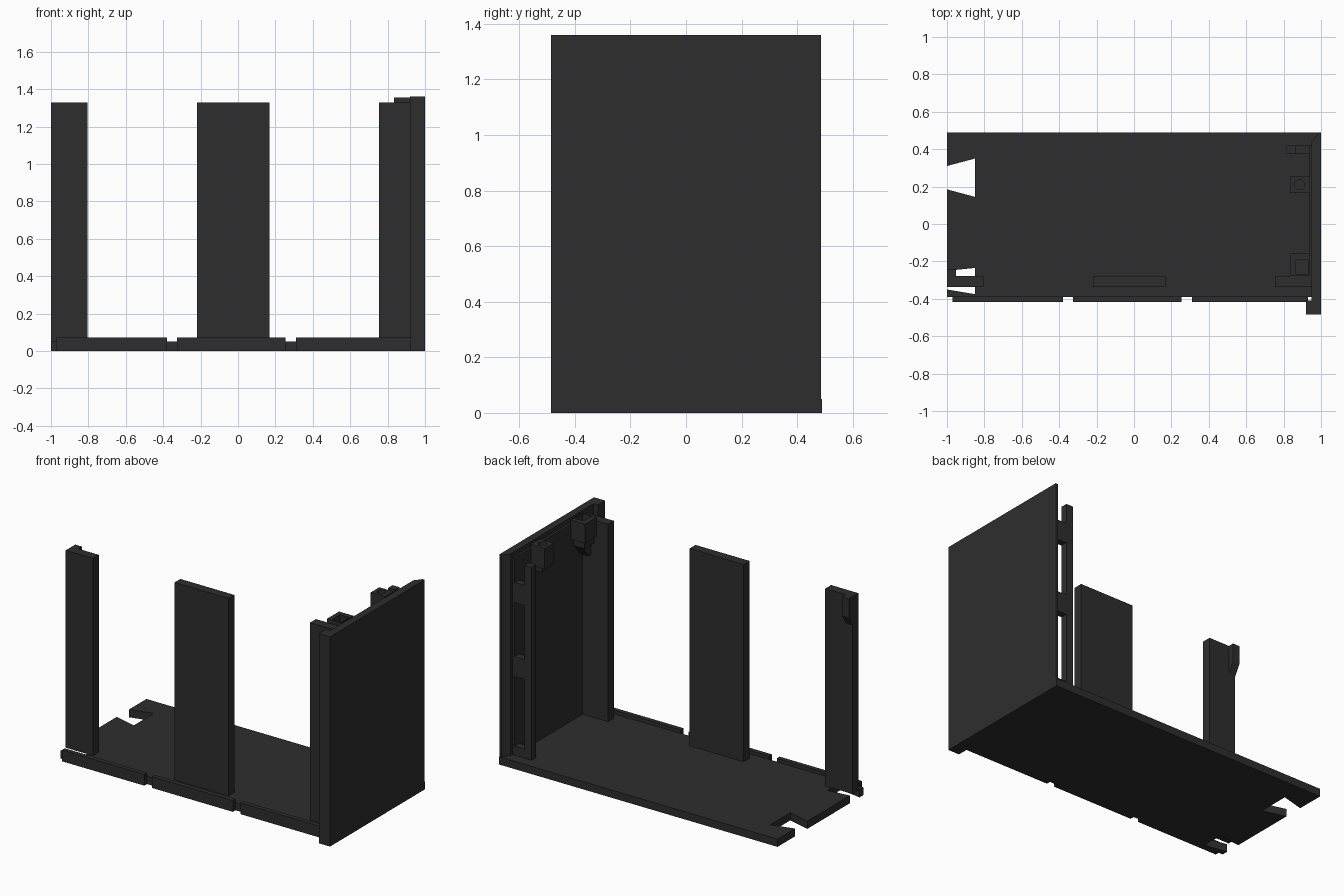
import bpy, bmesh, math

if "Cube" in bpy.data.objects:
    bpy.data.objects.remove(bpy.data.objects["Cube"])

mat = bpy.data.materials.new("charcoal")
mat.diffuse_color = (0.027, 0.027, 0.027, 1)
mat.use_nodes = True
mat.node_tree.nodes["Principled BSDF"].inputs["Base Color"].default_value = mat.diffuse_color


def finish(name, bm):
    bmesh.ops.recalc_face_normals(bm, faces=bm.faces)
    me = bpy.data.meshes.new(name)
    bm.to_mesh(me)
    bm.free()
    me.materials.append(mat)
    ob = bpy.data.objects.new(name, me)
    bpy.context.collection.objects.link(ob)
    return ob


def prism(name, pts, lo, hi, axis="z"):
    """Extrude an outline: xy points along z, or yz points along x."""
    put = (lambda p, h: (p[0], p[1], h)) if axis == "z" else (lambda p, h: (h, p[0], p[1]))
    bm = bmesh.new()
    a = [bm.verts.new(put(p, lo)) for p in pts]
    b = [bm.verts.new(put(p, hi)) for p in pts]
    bm.faces.new(a)
    bm.faces.new(b)
    for i in range(len(pts)):
        j = (i + 1) % len(pts)
        bm.faces.new((a[i], a[j], b[j], b[i]))
    return finish(name, bm)


def box(name, x0, x1, y0, y1, z0, z1):
    return prism(name, [(x0, y0), (x1, y0), (x1, y1), (x0, y1)], z0, z1)


def cut(target, cutter):
    m = target.modifiers.new("hole", "BOOLEAN")
    m.object = cutter
    m.operation = "DIFFERENCE"
    m.solver = "EXACT"
    bpy.context.view_layer.objects.active = target
    bpy.ops.object.modifier_apply(modifier=m.name)
    bpy.data.objects.remove(cutter)


# Floor with two dovetail notches in the left edge
prism("floor", [(-1, -0.39), (1, -0.39), (1, 0.49), (-1, 0.49),
                (-1, 0.31), (-0.85, 0.35), (-0.85, 0.145), (-1, 0.185),
                (-1, -0.25), (-0.85, -0.235), (-0.85, -0.375), (-1, -0.35)], 0, 0.05)

# Raised front lip in three lengths
for i, (x0, x1) in enumerate([(-0.97, -0.38), (-0.325, 0.255), (0.31, 0.93)]):
    box(f"front_lip_{i + 1}", x0, x1, -0.417, -0.388, 0, 0.073)

# Upright front panels
for name, x0, x1 in [("left", -1, -0.805), ("middle", -0.22, 0.168), ("right", 0.753, 0.955)]:
    box(f"{name}_front_panel", x0, x1, -0.337, -0.277, 0.05, 1.33)

# Side wall with a front flange and a mitred rear edge
prism("side_wall", [(1, -0.485), (1, 0.485), (0.985, 0.485), (0.95, 0.44),
                    (0.95, -0.41), (0.92, -0.41), (0.92, -0.485)], 0, 1.36)
box("wall_lining", 0.935, 0.951, -0.337, 0.42, 0.05, 1.33)

# Rear hinge post and its brackets
box("rear_post", 0.815, 0.865, 0.375, 0.42, 0.05, 1.3)
for i, (z0, z1) in enumerate([(0.05, 0.11), (0.56, 0.69), (1.04, 1.17)]):
    box(f"post_bracket_{i + 1}", 0.86, 0.94, 0.375, 0.42, z0, z1)

# Round socket block near the top of the wall
block = box("round_socket", 0.835, 0.937, 0.165, 0.255, 1.22, 1.355)
ring = [(0.883 + 0.027 * math.cos(k * math.pi / 8), 0.21 + 0.027 * math.sin(k * math.pi / 8))
        for k in range(16)]
cut(block, prism("cutter", ring, 1.27, 1.5))
box("round_socket_foot", 0.87, 0.937, 0.185, 0.235, 1.18, 1.222)

# Square socket block with a stepped, tapered foot
block = box("square_socket", 0.835, 0.937, -0.279, -0.157, 1.23, 1.355)
cut(block, box("cutter", 0.865, 0.93, -0.27, -0.19, 1.27, 1.5))
box("square_socket_step", 0.855, 0.937, -0.279, -0.18, 1.18, 1.232)
prism("square_socket_taper", [(-0.279, 1.182), (-0.19, 1.182), (-0.25, 1.1), (-0.279, 1.1)],
      0.875, 0.937, "x")

# Hook on the back of the left panel
prism("panel_hook", [(-0.279, 1.33), (-0.24, 1.33), (-0.24, 1.21), (-0.279, 1.14)],
      -1, -0.952, "x")
